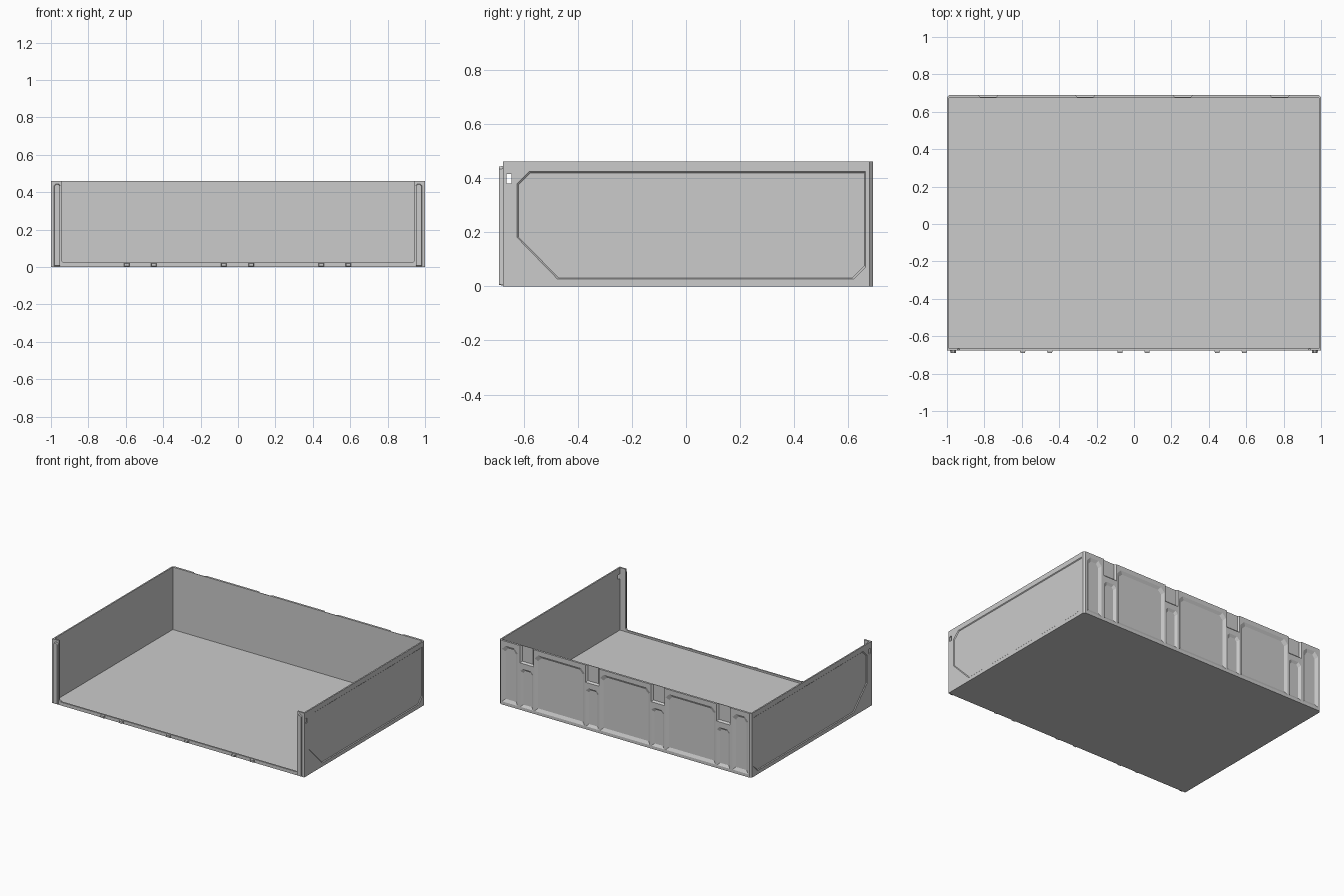
import bpy, bmesh

if "Cube" in bpy.data.objects:
    bpy.data.objects.remove(bpy.data.objects["Cube"])

AXIS = {'x': lambda u, v, d: (d, u, v),
        'y': lambda u, v, d: (u, d, v),
        'z': lambda u, v, d: (u, v, d)}


def loft(name, axis, profile, d0, d1, inset=0.0):
    """Prism along an axis; the end at d1 is shrunk by the inset."""
    us, vs = [p[0] for p in profile], [p[1] for p in profile]
    cu, cv = (min(us) + max(us)) / 2, (min(vs) + max(vs)) / 2
    su = 1 - 2 * inset / (max(us) - min(us))
    sv = 1 - 2 * inset / (max(vs) - min(vs))
    bm = bmesh.new()
    a = [bm.verts.new(AXIS[axis](u, v, d0)) for u, v in profile]
    b = [bm.verts.new(AXIS[axis](cu + (u - cu) * su, cv + (v - cv) * sv, d1))
         for u, v in profile]
    bm.faces.new(a)
    bm.faces.new(b)
    n = len(a)
    for i in range(n):
        bm.faces.new((a[i], a[(i + 1) % n], b[(i + 1) % n], b[i]))
    bmesh.ops.recalc_face_normals(bm, faces=bm.faces)
    mesh = bpy.data.meshes.new(name)
    bm.to_mesh(mesh)
    bm.free()
    ob = bpy.data.objects.new(name, mesh)
    bpy.context.collection.objects.link(ob)
    return ob


def rect(u0, u1, v0, v1, top=0.0, bottom=0.0):
    """Rectangle with optional chamfered top and bottom corners."""
    pts = []
    for (u, v, s, c) in ((u0, v0, 1, bottom), (u1, v0, -1, bottom),
                         (u1, v1, -1, top), (u0, v1, 1, top)):
        k = c if v == v0 else -c
        if not c:
            pts.append((u, v))
        elif (u == u0) == (v == v0):
            pts += [(u, v + k), (u + s * c, v)]
        else:
            pts += [(u + s * c, v), (u, v + k)]
    return pts


def cut(target, cutter):
    cutter.hide_render = True
    mod = target.modifiers.new("cut", 'BOOLEAN')
    mod.operation = 'DIFFERENCE'
    mod.solver = 'EXACT'
    mod.object = cutter
    bpy.context.view_layer.objects.active = target
    bpy.ops.object.modifier_apply(modifier=mod.name)
    bpy.data.objects.remove(cutter)


# Tray body: block with chamfered rear corners, hollowed and opened at the front
tray = loft("tray_body", 'z', rect(-1, 1, -0.677, 0.69, top=0.012), 0, 0.46)
cut(tray, loft("cavity", 'z', rect(-0.99, 0.99, -0.665, 0.675), 0.012, 0.6))
cut(tray, loft("front_opening", 'y', rect(-0.945, 0.945, 0.024, 0.6, bottom=0.012),
               -0.8, -0.65))

# Shallow side panels with clipped corners
side = [(-0.625, 0.18), (-0.475, 0.025), (0.62, 0.025), (0.665, 0.07),
        (0.665, 0.425), (-0.58, 0.425), (-0.625, 0.38)]
for s in (-1, 1):
    cut(tray, loft("side_recess", 'x', side, s * 1.001, s * 0.995, 0.006))

# Small latch slots near the front top corners
for s in (-1, 1):
    cut(tray, loft("latch_slot", 'x', rect(-0.664, -0.645, 0.38, 0.415), s * 0.96, s * 1.1))

# Rear bays: three wide panels and two narrow end panels
wide = [(x - 0.2, x + 0.2) for x in (-0.52, 0, 0.52)]
ends = [(-0.978, -0.85), (0.85, 0.978)]
for x0, x1 in wide + ends:
    cut(tray, loft("rear_recess", 'y', rect(x0, x1, 0.02, 0.43, top=0.03),
                   0.691, 0.679, 0.022))

# Between the bays: notch at the rim and a low pocket beneath it
for x in (-0.78, -0.26, 0.26, 0.78):
    cut(tray, loft("rim_notch", 'y', rect(x - 0.055, x + 0.055, 0.335, 0.6),
                   0.691, 0.679, 0.012))
    cut(tray, loft("low_pocket", 'y', rect(x - 0.052, x + 0.052, 0.02, 0.30, top=0.02),
                   0.691, 0.679, 0.018))

# Upright ribs on the front flanges
for s, label in ((-1, "left"), (1, "right")):
    c = s * 0.967
    loft("front_rib_" + label, 'y', rect(c - 0.017, c + 0.017, 0.004, 0.445, top=0.01),
         -0.675, -0.69, 0.003)

# Small stop tabs along the front lip
for i, x in enumerate((-0.595, -0.45, -0.075, 0.07, 0.445, 0.59)):
    loft("front_tab_%d" % (i + 1), 'y', rect(x - 0.015, x + 0.015, 0.002, 0.022),
         -0.675, -0.69, 0.003)
